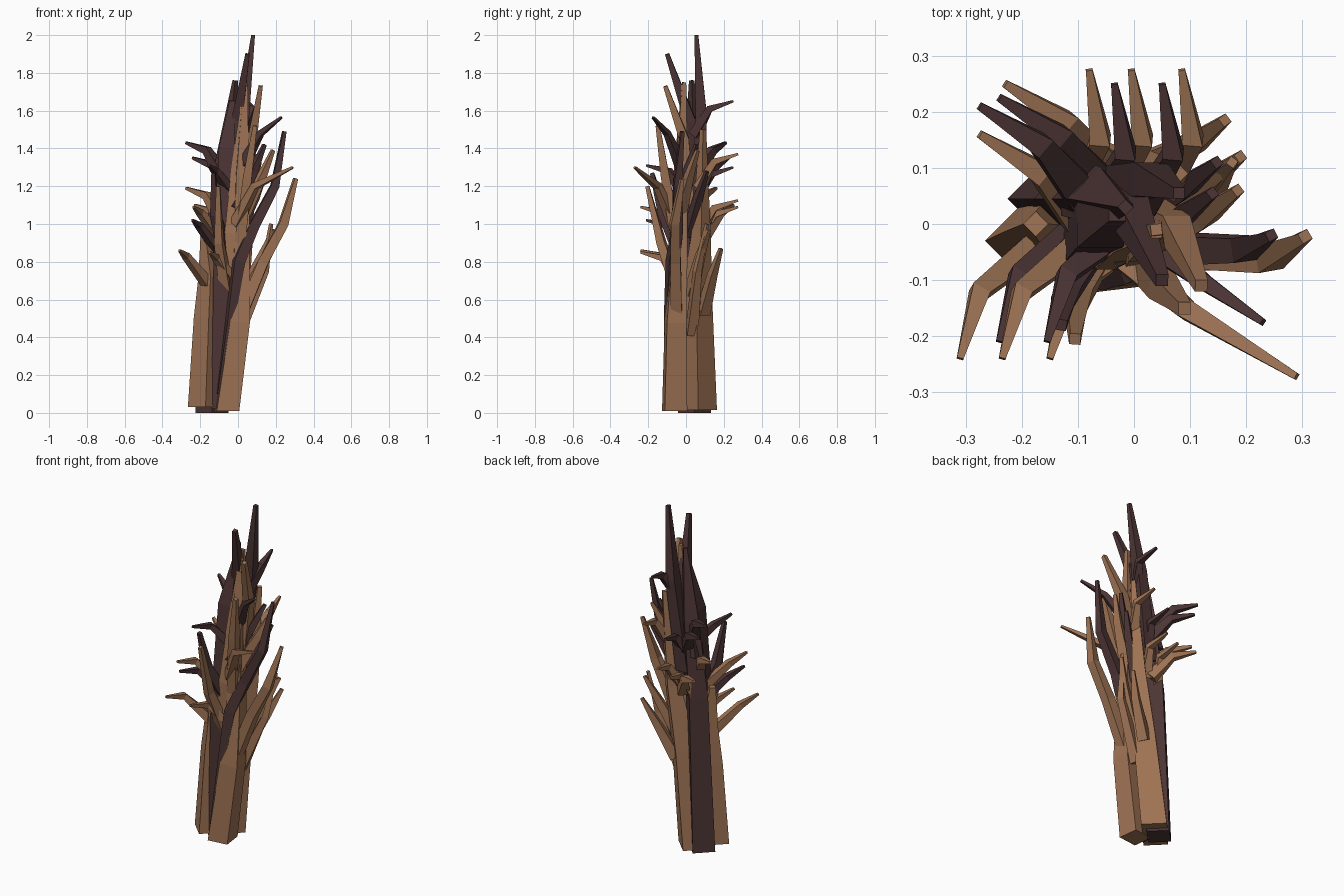
import bpy, bmesh, math
from mathutils import Vector


def material(name, rgb):
    m = bpy.data.materials.new(name)
    m.diffuse_color = (*rgb, 1)
    return m


BROWN = material("light_brown_bark", (0.34, 0.17, 0.088))
DARK = material("dark_bark", (0.073, 0.035, 0.035))


def limb(name, mat, pts, twist=45, flat_base=False):
    """Four-sided tapering limb through (x, y, z, half_width) points."""
    bm = bmesh.new()
    P = [Vector(p[:3]) for p in pts]
    rings = []
    for i, p in enumerate(P):
        d = Vector((0, 0, 0))
        if i > 0:
            d += (p - P[i - 1]).normalized()
        if i < len(P) - 1:
            d += (P[i + 1] - p).normalized()
        d.normalize()
        if flat_base and i == 0:
            d = Vector((0, 0, 1))
        # upright limbs are framed by world y, spreading ones by world z
        ref = Vector((0, 1, 0)) if flat_base else Vector((0, 0, 1))
        u = ref.cross(d).normalized()
        v = d.cross(u)
        r = pts[i][3] * math.sqrt(2)
        ring = []
        for k in range(4):
            a = math.radians(twist + 90 * k)
            ring.append(bm.verts.new(p + (u * math.cos(a) + v * math.sin(a)) * r))
        rings.append(ring)
    for a, b in zip(rings, rings[1:]):
        for k in range(4):
            bm.faces.new((a[k], a[(k + 1) % 4], b[(k + 1) % 4], b[k]))
    bm.faces.new(rings[0][::-1])
    bm.faces.new(rings[-1])
    bmesh.ops.recalc_face_normals(bm, faces=bm.faces)
    me = bpy.data.meshes.new(name)
    bm.to_mesh(me)
    bm.free()
    me.materials.append(mat)
    ob = bpy.data.objects.new(name, me)
    bpy.context.collection.objects.link(ob)


def claws(name, tips, to_elbow, to_root, widths):
    """Bent branches sharing one shape; only the tips differ."""
    for n, (mat, *t) in enumerate(tips, 1):
        tip = Vector(t)
        elbow = tip + Vector(to_elbow)
        root = elbow + Vector(to_root)
        limb(f"{name}_{n}", mat,
             [(*q, w) for q, w in zip((root, elbow, tip), widths)])


# trunks
limb("left_trunk", BROWN, [(-.172, -.03, .03, .066), (-.155, -.015, .5, .056),
     (-.145, -.005, .72, .046), (-.175, 0, .96, .016)], 0, True)
limb("back_left_trunk", DARK, [(-.138, .045, 0, .062), (-.105, .045, .9, .052),
     (-.06, .045, 1.35, .04), (-.015, .03, 1.76, .01)], 0, True)
limb("front_trunk", BROWN, [(-.06, -.06, .01, .06), (.005, -.055, .48, .052),
     (.015, -.04, .78, .042), (.02, -.03, 1.25, .034), (.04, -.01, 1.75, .01)], 52, True)
limb("front_left_trunk", BROWN, [(-.07, -.045, .6, .025), (-.035, -.045, .95, .036),
     (-.005, -.02, 1.3, .03), (.04, -.015, 1.74, .01)], 45, True)
limb("back_trunk", BROWN, [(-.095, .065, .015, .07), (-.03, .055, .58, .06),
     (.03, .08, .95, .036), (.08, .09, 1.5, .012)], 0, True)
limb("core_trunk", DARK, [(-.1, -.045, .02, .04), (-.085, -.03, .8, .045),
     (-.06, 0, 1.4, .042), (-.03, .02, 1.65, .015)], 45, True)

# spires at the crown
limb("tall_spire", DARK, [(-.04, .06, 1.05, .04), (.03, .08, 1.58, .03),
     (.08, .055, 2.0, .01)], 45, True)
limb("leaning_spire", DARK, [(-.09, .055, 1.15, .04), (-.005, .02, 1.55, .03),
     (.05, -.1, 1.9, .011)], 45, True)
limb("brown_spire", BROWN, [(.02, .01, 1.1, .035), (.075, -.01, 1.45, .025),
     (.12, -.11, 1.73, .011)], 45, True)

# long right-hand branches
limb("low_right_branch", BROWN, [(.01, -.05, .5, .03), (.135, -.055, .8, .027),
     (.24, -.06, 1.0, .024), (.305, -.022, 1.24, .01)])
limb("upper_right_branch", DARK, [(-.1, -.1, .1, .01), (-.04, -.092, .5, .02),
     (0, -.07, .8, .03), (.08, -.045, .98, .027),
     (.195, -.045, 1.2, .022), (.245, -.02, 1.49, .009)])
limb("long_front_branch", BROWN, [(-.01, -.06, 1.0, .028), (.09, -.15, 1.2, .018),
     (.29, -.272, 1.3, .006)])
limb("high_front_branch", DARK, [(.03, -.03, 1.32, .025), (.12, -.1, 1.48, .015),
     (.23, -.175, 1.565, .006)])
limb("front_upright_branch", BROWN, [(.01, -.05, .9, .03), (.05, -.11, 1.25, .023),
     (.09, -.15, 1.52, .011)], 45, True)
limb("front_low_branch", BROWN, [(-.06, -.04, .65, .03), (-.1, -.13, .9, .022),
     (-.105, -.205, 1.2, .01)])
limb("front_dark_branch", DARK, [(-.07, -.03, .85, .03), (-.12, -.12, 1.05, .022),
     (-.13, -.18, 1.27, .01)])
limb("low_side_branch", BROWN, [(0, .03, .42, .03), (.14, .06, .75, .018),
     (.175, .11, 1.0, .008)])

# groups of clawed branches
claws("front_left_claw", [
    (BROWN, -.31, -.24, .86), (DARK, -.24, -.21, 1.02), (BROWN, -.235, -.24, 1.09),
    (DARK, -.155, -.21, 1.31), (BROWN, -.15, -.24, .85)],
    (.035, .12, -.03), (.11, .09, -.14), (.026, .017, .006))
claws("back_left_claw", [
    (BROWN, -.23, .25, 1.1), (DARK, -.275, .21, 1.43), (DARK, -.24, .225, 1.35),
    (BROWN, -.275, .16, 1.19)],
    (.11, -.07, -.04), (.075, -.09, -.12), (.032, .02, .007))
claws("back_claw", [
    (BROWN, .085, .275, 1.37), (DARK, .05, .25, 1.65), (BROWN, -.005, .275, 1.125),
    (DARK, -.035, .25, 1.3), (BROWN, -.08, .275, 1.09)],
    (.02, -.125, -.04), (-.045, -.08, -.14), (.026, .018, .006))
claws("right_claw", [
    (BROWN, .185, .06, 1.39), (BROWN, .19, .12, .97), (BROWN, .162, .185, .87),
    (DARK, .14, .055, 1.42), (DARK, .148, .11, 1.28)],
    (-.06, -.045, -.14), (-.1, -.05, -.2), (.03, .02, .009))
